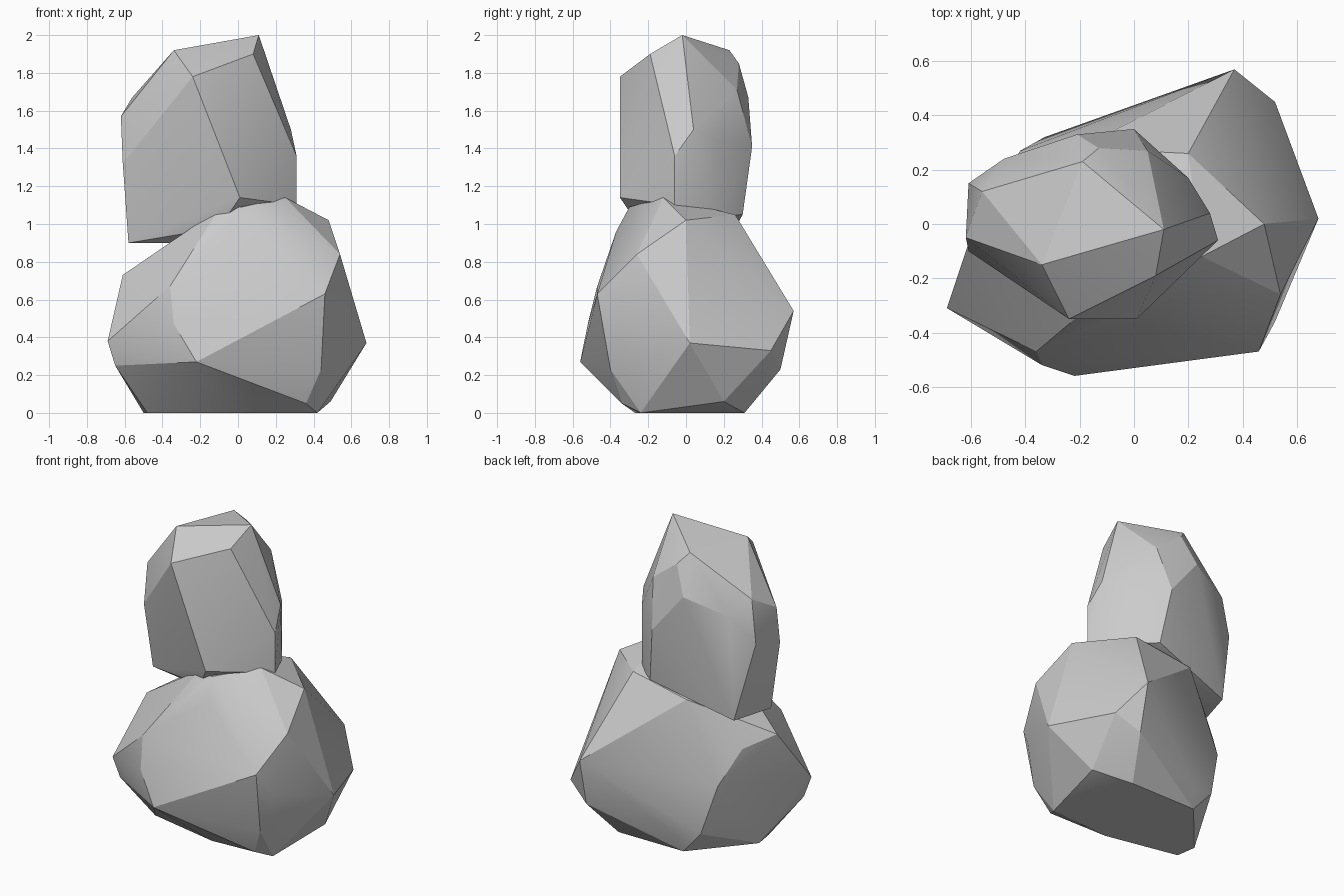
import bpy, bmesh, math


def boulder(name, points):
    """A faceted stone: the convex skin around a few corner points."""
    bm = bmesh.new()
    for p in points:
        bm.verts.new(p)
    res = bmesh.ops.convex_hull(bm, input=bm.verts)
    loose = [v for v in bm.verts if not v.link_faces]
    bmesh.ops.delete(bm, geom=loose, context='VERTS')
    bmesh.ops.recalc_face_normals(bm, faces=bm.faces)
    me = bpy.data.meshes.new(name)
    bm.to_mesh(me)
    bm.free()
    ob = bpy.data.objects.new(name, me)
    bpy.context.collection.objects.link(ob)
    bpy.ops.object.select_all(action='DESELECT')
    ob.select_set(True)
    bpy.context.view_layer.objects.active = ob
    bpy.ops.object.shade_smooth_by_angle(angle=math.radians(20))
    return ob


# Wide stone standing on the ground
boulder("lower_boulder", [
    # flat base
    (-0.50, -0.04, 0), (-0.48, -0.17, 0), (0.00, -0.27, 0),
    (0.42, -0.24, 0), (0.27, 0.31, 0), (-0.20, 0.31, 0),
    # lower bevel
    (0.49, 0.20, 0.06), (0.36, -0.34, 0.05), (-0.16, 0.36, 0.12),
    (-0.33, 0.32, 0.15), (0.37, 0.50, 0.23), (0.44, -0.40, 0.23),
    (-0.65, -0.29, 0.25), (-0.22, -0.56, 0.27),
    # belly
    (0.68, 0.02, 0.37), (0.52, 0.45, 0.33), (0.37, 0.57, 0.54),
    (0.10, 0.42, 0.32), (-0.42, 0.27, 0.47), (-0.69, -0.31, 0.38),
    (-0.34, -0.52, 0.47), (0.46, -0.47, 0.63), (0.52, -0.36, 0.48),
    # shoulders and top
    (-0.36, -0.47, 0.67), (-0.61, -0.07, 0.73), (-0.50, 0.13, 0.68),
    (0.54, -0.26, 0.84), (0.48, 0.00, 1.02), (0.25, -0.12, 1.14),
    (0.02, -0.30, 1.09), (0.05, -0.37, 0.96), (0.20, 0.26, 1.05),
    (-0.20, 0.28, 0.98), (-0.10, -0.25, 1.08),
])

# Taller stone balanced on top, leaning out to the left
boulder("upper_boulder", [
    # crown
    (0.11, -0.02, 2.00), (-0.34, -0.15, 1.92), (-0.24, -0.35, 1.78),
    (0.08, -0.19, 1.90), (-0.19, 0.23, 1.92), (-0.13, 0.28, 1.85),
    (0.05, 0.27, 1.71), (-0.21, 0.33, 1.67), (-0.56, 0.12, 1.67),
    (-0.48, 0.24, 1.58), (-0.62, -0.05, 1.57),
    # sides
    (0.28, 0.04, 1.50), (0.31, -0.06, 1.36), (0.20, 0.17, 1.45),
    (0.00, 0.35, 1.41), (-0.61, 0.15, 1.40), (-0.61, -0.10, 1.32),
    # underside
    (0.01, -0.35, 1.14), (0.31, -0.06, 1.10), (0.20, 0.17, 1.04),
    (0.05, 0.30, 1.05), (-0.50, 0.22, 0.90), (-0.58, -0.05, 0.90),
    (-0.35, -0.09, 0.90), (-0.10, -0.24, 0.98),
])
